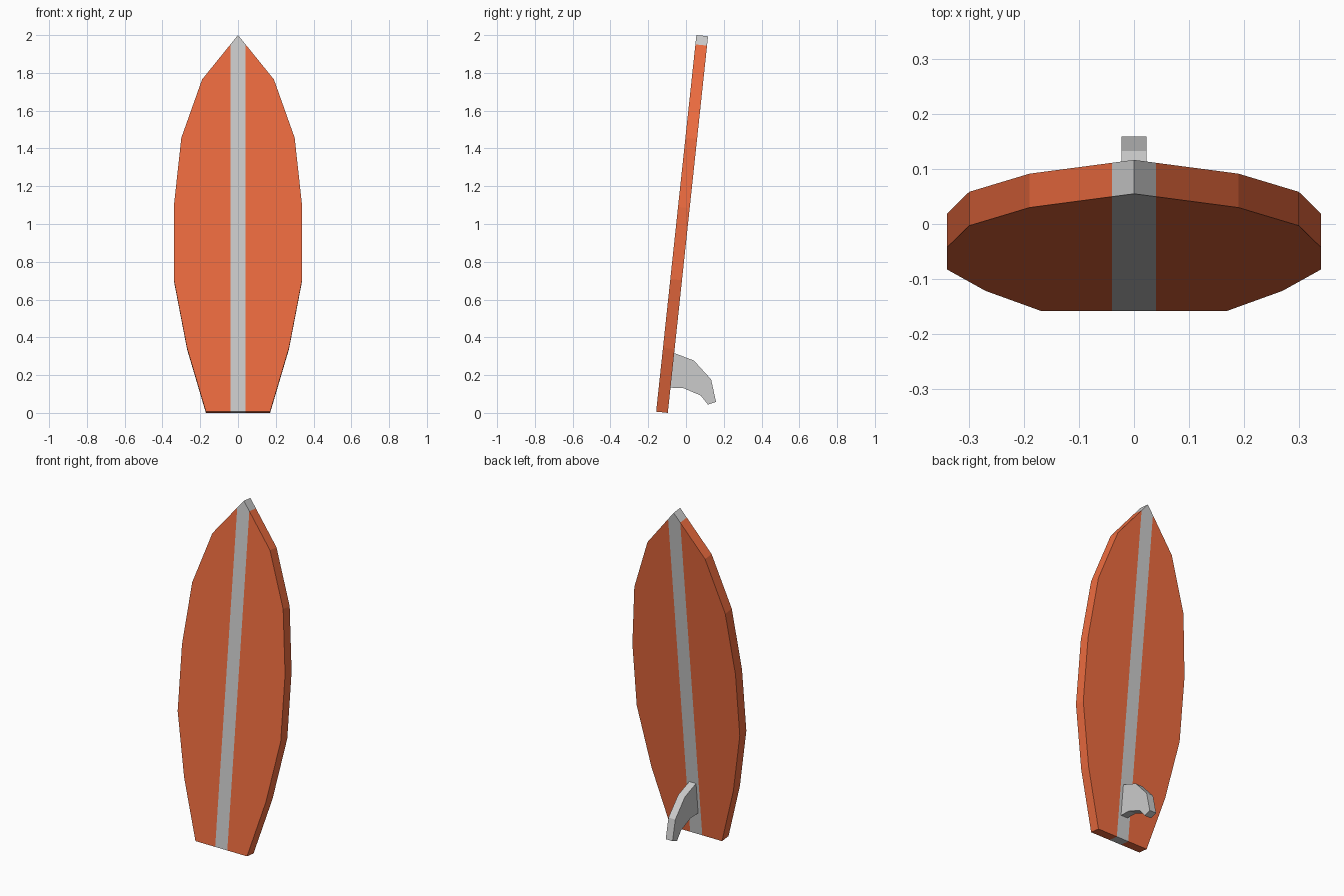
import bpy, bmesh, math
from mathutils import Vector, Matrix

if "Cube" in bpy.data.objects:
    bpy.data.objects.remove(bpy.data.objects["Cube"])


def material(name, color):
    mat = bpy.data.materials.new(name)
    mat.diffuse_color = color
    mat.use_nodes = True
    mat.node_tree.nodes["Principled BSDF"].inputs["Base Color"].default_value = mat.diffuse_color
    return mat


def extruded(points, offset):
    """Closed prism: a flat outline swept along offset."""
    bm = bmesh.new()
    face = bm.faces.new([bm.verts.new(p) for p in points])
    swept = bmesh.ops.extrude_face_region(bm, geom=[face])["geom"]
    bmesh.ops.translate(bm, vec=offset, verts=[v for v in swept if isinstance(v, bmesh.types.BMVert)])
    bmesh.ops.recalc_face_normals(bm, faces=bm.faces)
    return bm


def add_object(name, bm, mats):
    mesh = bpy.data.meshes.new(name)
    bm.to_mesh(mesh)
    bm.free()
    for m in mats:
        mesh.materials.append(m)
    obj = bpy.data.objects.new(name, mesh)
    bpy.context.collection.objects.link(obj)
    return obj


orange = material("orange", (0.85, 0.15, 0.05, 1))
grey = material("grey", (0.8, 0.8, 0.8, 1))

TILT = math.radians(6.1)
THICK = 0.062
STRIPE = 0.04

# Board: half outline from tail to nose, mirrored, swept to its thickness
half = [(0.17, 0), (0.27, 0.34), (0.34, 0.706), (0.34, 1.09), (0.30, 1.458), (0.19, 1.769)]
outline = half + [(0, 2.005)] + [(-x, s) for x, s in reversed(half)]
board = extruded([(x, 0, s) for x, s in outline], Vector((0, THICK, 0)))

# Centre stripe: cut flush into the board and coloured on all sides
for x in (-STRIPE, STRIPE):
    bmesh.ops.bisect_plane(board, geom=board.verts[:] + board.edges[:] + board.faces[:],
                           plane_co=(x, 0, 0), plane_no=(1, 0, 0))
for f in board.faces:
    f.material_index = 1 if abs(f.calc_center_median().x) < STRIPE else 0

# Lean the board back so its rear tail edge rests on the ground
lean = Matrix.Translation((0, -0.158, THICK * math.sin(TILT))) @ Matrix.Rotation(-TILT, 4, "X")
bmesh.ops.transform(board, matrix=lean, verts=board.verts)
add_object("board", board, [orange, grey])

# Fin: swept-back side profile, root sunk slightly into the board
fin_profile = [(-0.08, 0.322), (-0.063, 0.317), (0.042, 0.277), (0.133, 0.177), (0.159, 0.058),
               (0.116, 0.044), (0.078, 0.092), (-0.014, 0.131), (-0.095, 0.134)]
fin = extruded([(-0.0225, y, z) for y, z in fin_profile], Vector((0.045, 0, 0)))
add_object("fin", fin, [grey])
